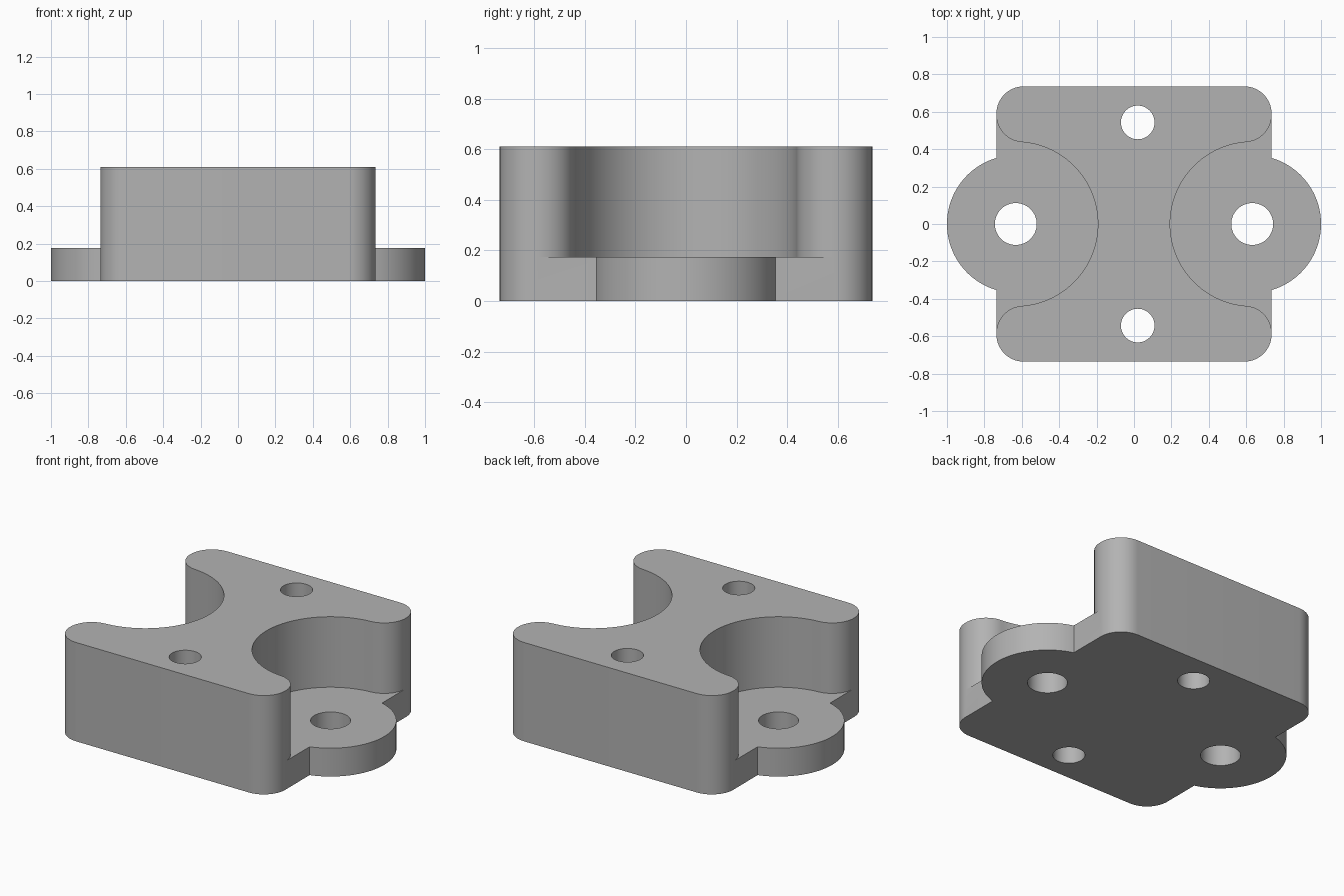
import bpy, bmesh
from math import sin, cos, pi, acos, atan2, sqrt

cube = bpy.data.objects.get("Cube")
if cube:
    bpy.data.objects.remove(cube, do_unlink=True)

HALF, HEIGHT, PLATE = 0.736, 0.61, 0.175   # block half width, block and ear heights
CORNER = 0.147                             # corner rounding
EAR_X, EAR_R, POCKET_R = 0.632, 0.368, 0.439
K = HALF - CORNER

grey = bpy.data.materials.new("grey_metal")
grey.use_nodes = True
grey.diffuse_color = (0.45, 0.45, 0.45, 1)
grey.node_tree.nodes["Principled BSDF"].inputs["Base Color"].default_value = (0.45, 0.45, 0.45, 1)


def arc(cx, cy, r, a0, a1, n=16):
    steps = [a0 + (a1 - a0) * i / n for i in range(n + 1)]
    return [(cx + r * cos(a), cy + r * sin(a)) for a in steps]


def turned(points):
    return [(-x, -y) for x, y in points]


def prism(name, outline, z0, z1):
    bm = bmesh.new()
    base = bm.faces.new([bm.verts.new((x, y, z0)) for x, y in outline])
    top = bmesh.ops.extrude_face_region(bm, geom=[base])["geom"]
    bmesh.ops.translate(bm, vec=(0, 0, z1 - z0),
                        verts=[g for g in top if isinstance(g, bmesh.types.BMVert)])
    bmesh.ops.recalc_face_normals(bm, faces=bm.faces)
    mesh = bpy.data.meshes.new(name)
    bm.to_mesh(mesh)
    bm.free()
    mesh.materials.append(grey)
    obj = bpy.data.objects.new(name, mesh)
    bpy.context.collection.objects.link(obj)
    return obj


def cut(target, cutter):
    cutter.hide_render = True
    mod = target.modifiers.new("cut", 'BOOLEAN')
    mod.operation = 'DIFFERENCE'
    mod.solver = 'EXACT'
    mod.object = cutter
    bpy.context.view_layer.objects.active = target
    bpy.ops.object.modifier_apply(modifier=mod.name)
    bpy.data.objects.remove(cutter, do_unlink=True)


# Block outline with a round ear on each side
ear = acos((HALF - EAR_X) / EAR_R)
side = (arc(K, -K, CORNER, -pi / 2, 0)
        + arc(EAR_X, 0, EAR_R, -ear, ear, 48)
        + arc(K, K, CORNER, 0, pi / 2))
block = prism("mounting_block", side + turned(side), 0, HEIGHT)

# Round pockets above the ears, blended into rounded horn tips
tip_y = sqrt((POCKET_R + CORNER) ** 2 - (EAR_X - K) ** 2)
start = atan2(tip_y, K - EAR_X)
tip = arc(K, tip_y, CORNER, 0, start - pi, 20)
pocket = ([(1.2, tip_y)] + tip
          + arc(EAR_X, 0, POCKET_R, start, 2 * pi - start, 72)[1:-1]
          + [(x, -y) for x, y in reversed(tip)] + [(1.2, -tip_y)])
for outline in (pocket, turned(pocket)):
    cut(block, prism("pocket_cutter", outline, PLATE, 1))

# Bolt holes through the ears and the block
for x, y, r in ((EAR_X, 0, 0.112), (-EAR_X, 0, 0.112), (0.02, 0.543, 0.09), (0.02, -0.543, 0.09)):
    cut(block, prism("hole_cutter", arc(x, y, r, 0, 2 * pi, 48)[:-1], -0.1, 1))

bpy.ops.object.select_all(action='DESELECT')
block.select_set(True)
bpy.context.view_layer.objects.active = block
bpy.ops.object.shade_smooth_by_angle(angle=pi / 6)
